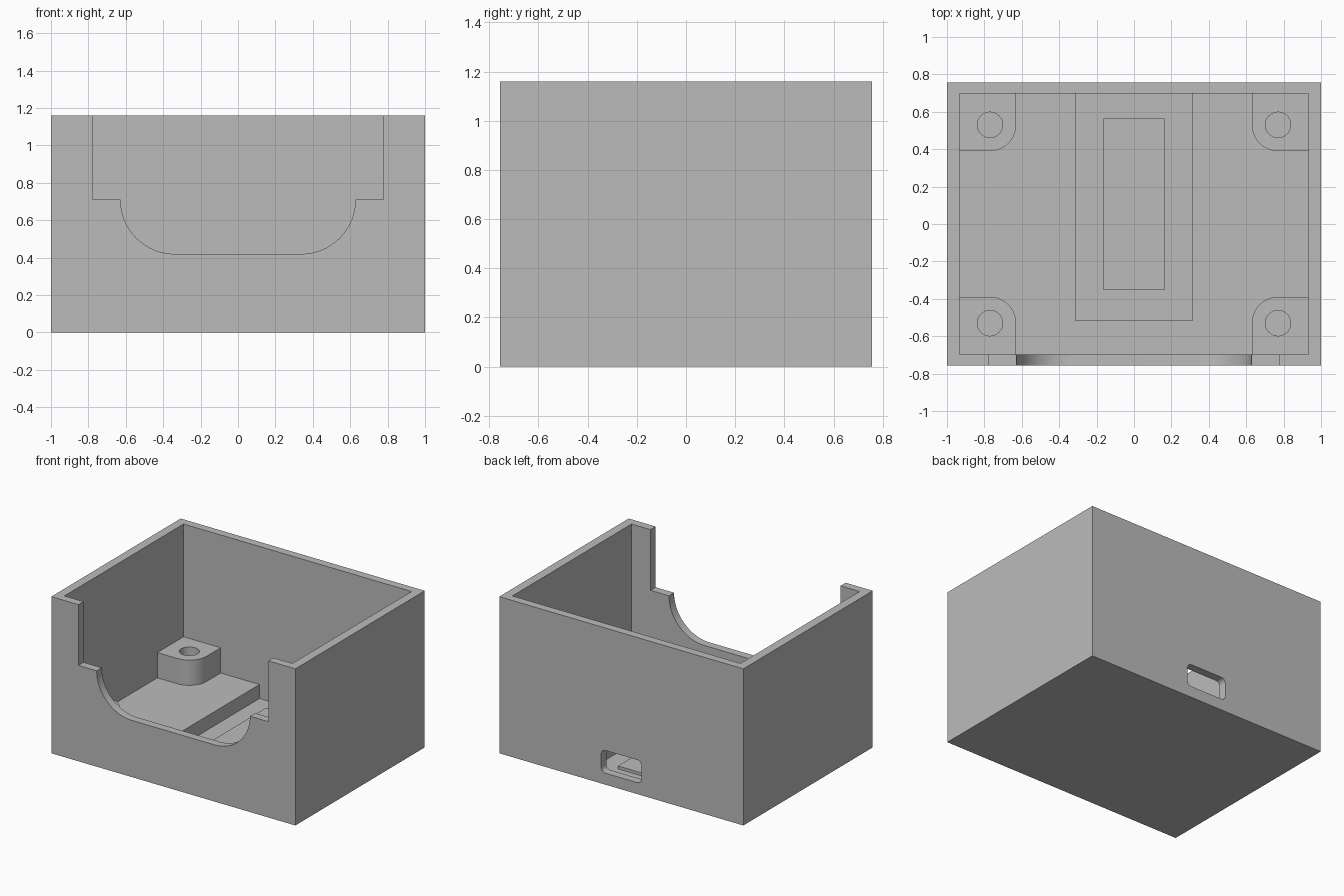
import bpy, bmesh, math
from mathutils import Vector

if "Cube" in bpy.data.objects:
    bpy.data.objects.remove(bpy.data.objects["Cube"])

grey = bpy.data.materials.new("plain grey")
grey.diffuse_color = (0.5, 0.5, 0.5, 1)
grey.use_nodes = True
grey.node_tree.nodes["Principled BSDF"].inputs["Base Color"].default_value = grey.diffuse_color


def arc(cx, cy, r, a0, a1, n=16):
    return [(cx + r * math.cos(math.radians(a0 + (a1 - a0) * i / n)),
             cy + r * math.sin(math.radians(a0 + (a1 - a0) * i / n))) for i in range(n + 1)]


def prism(name, pts, lo, hi, axis="z"):
    """Extrude a 2D profile along z (points are x,y) or along y (points are x,z)."""
    bm = bmesh.new()
    place = (lambda p: (p[0], p[1], lo)) if axis == "z" else (lambda p: (p[0], lo, p[1]))
    face = bm.faces.new([bm.verts.new(place(p)) for p in pts])
    ext = bmesh.ops.extrude_face_region(bm, geom=[face])
    move = Vector((0, 0, hi - lo)) if axis == "z" else Vector((0, hi - lo, 0))
    bmesh.ops.translate(bm, vec=move, verts=[g for g in ext["geom"] if isinstance(g, bmesh.types.BMVert)])
    bmesh.ops.recalc_face_normals(bm, faces=bm.faces)
    me = bpy.data.meshes.new(name)
    bm.to_mesh(me)
    bm.free()
    me.materials.append(grey)
    ob = bpy.data.objects.new(name, me)
    bpy.context.collection.objects.link(ob)
    return ob


def rect(x0, x1, y0, y1):
    return [(x0, y0), (x1, y0), (x1, y1), (x0, y1)]


def cut(ob, cutter):
    """Subtract the cutter, keep the result and discard the cutter."""
    mod = ob.modifiers.new("cut", "BOOLEAN")
    mod.operation, mod.solver, mod.object = "DIFFERENCE", "EXACT", cutter
    bpy.context.view_layer.update()
    new = bpy.data.meshes.new_from_object(ob.evaluated_get(bpy.context.evaluated_depsgraph_get()))
    ob.modifiers.clear()
    ob.data = new
    bpy.data.objects.remove(cutter)


def smooth(ob):
    bpy.ops.object.select_all(action="DESELECT")
    ob.select_set(True)
    bpy.context.view_layer.objects.active = ob
    bpy.ops.object.shade_smooth_by_angle(angle=math.radians(25))


HX, HY, H = 1.0, 0.757, 1.16      # outer half sizes and height
IX, IY = 0.934, 0.697             # inner half sizes
FLOOR, CHANNEL = 0.138, 0.034     # floor levels

# Open box with a sunken channel in the floor
case = prism("case_body", rect(-HX, HX, -HY, HY), 0, H)
cut(case, prism("cavity", rect(-IX, IX, -IY, IY), FLOOR, H + 0.2))
cut(case, prism("channel", rect(-0.312, 0.312, -0.517, IY), CHANNEL, FLOOR + 0.1))

# Stepped front opening with rounded lower corners
right = arc(0.338, 0.71, 0.29, -90, 0) + [(0.778, 0.71), (0.778, H + 0.2)]
opening = right + [(-x, z) for x, z in reversed(right)]
cut(case, prism("front_opening", opening, -HY - 0.1, -IY + 0.05, "y"))

# Rounded port slot through the back wall
sx, z0, z1, r = 0.165, 0.085, 0.253, 0.035
slot = (arc(sx - r, z0 + r, r, -90, 0, 8) + arc(sx - r, z1 - r, r, 0, 90, 8)
        + arc(-sx + r, z1 - r, r, 90, 180, 8) + arc(-sx + r, z0 + r, r, 180, 270, 8))
cut(case, prism("port_slot", slot, IY - 0.05, HY + 0.1, "y"))
smooth(case)

# Low raised pad in the channel
prism("channel_pad", rect(-0.163, 0.163, -0.353, 0.563), CHANNEL - 0.01, 0.056)

# Corner screw posts, each with one rounded corner and a blind hole
for sxn, syn, name in ((1, 1, "back_right"), (-1, 1, "back_left"),
                       (1, -1, "front_right"), (-1, -1, "front_left")):
    pts = [(IX + 0.01, IY + 0.01), (0.63, IY + 0.01)] + arc(0.77, 0.53, 0.14, 180, 270) + [(IX + 0.01, 0.39)]
    post = prism(name + "_screw_post", [(x * sxn, y * syn) for x, y in pts], FLOOR - 0.01, 0.325)
    hole = [(x * sxn, y * syn) for x, y in arc(0.77, 0.53, 0.068, 0, 360, 40)[:-1]]
    cut(post, prism("hole", hole, FLOOR, 0.5))
    smooth(post)
